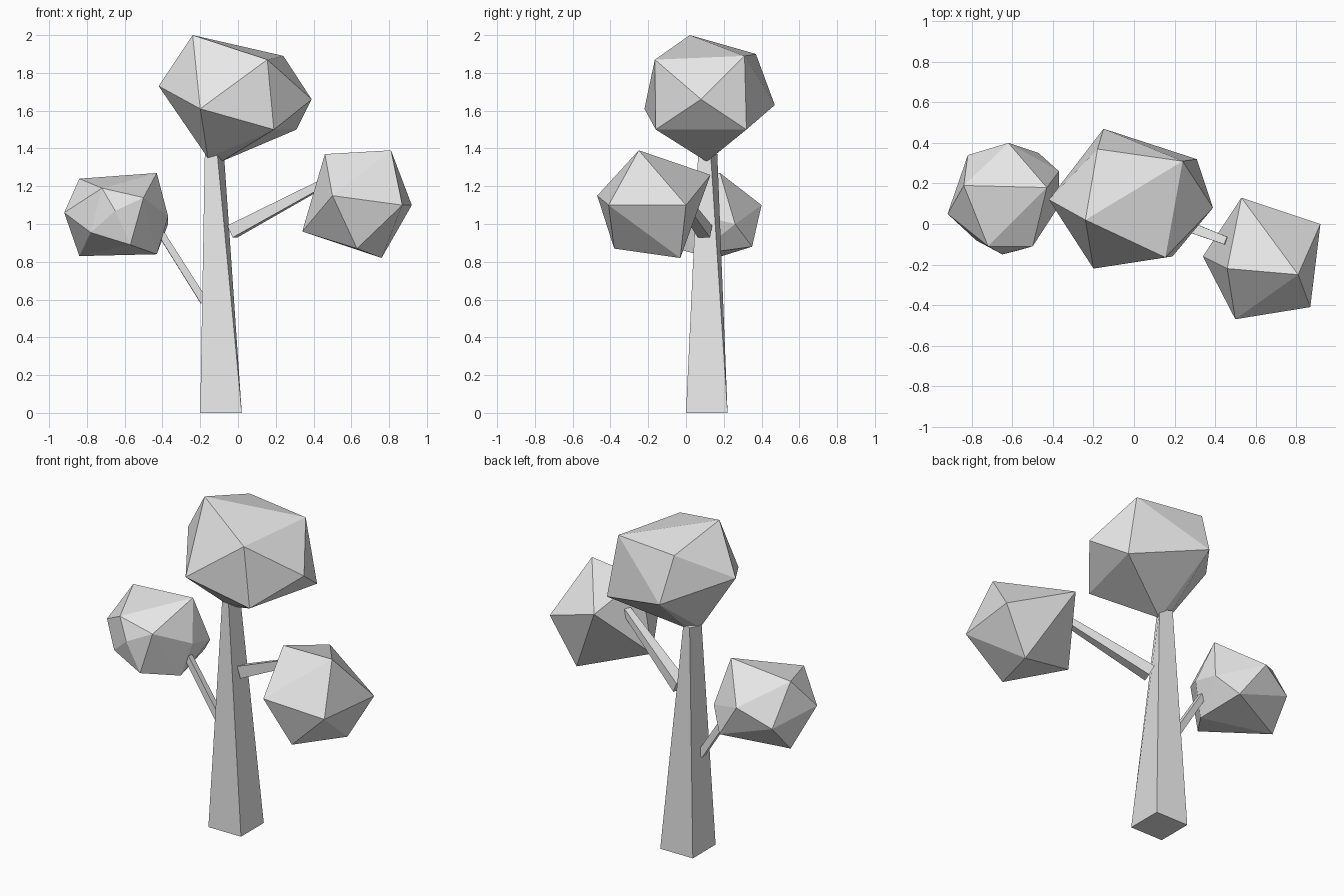
import bpy
import bmesh
from math import radians
from mathutils import Matrix, Vector

start_cube = bpy.data.objects.get("Cube")
if start_cube:
    bpy.data.objects.remove(start_cube, do_unlink=True)

grey = bpy.data.materials.new("plain grey")
grey.use_nodes = True
grey.diffuse_color = (0.8, 0.8, 0.8, 1)
grey.node_tree.nodes["Principled BSDF"].inputs["Base Color"].default_value = (0.8, 0.8, 0.8, 1)


def finish(name, bm):
    """Turn a bmesh into a flat shaded object with the shared material."""
    bmesh.ops.recalc_face_normals(bm, faces=bm.faces[:])
    mesh = bpy.data.meshes.new(name)
    bm.to_mesh(mesh)
    bm.free()
    mesh.materials.append(grey)
    obj = bpy.data.objects.new(name, mesh)
    bpy.context.collection.objects.link(obj)
    return obj


def tapered_beam(name, start, end, width_start, width_end, twist=0):
    """Square post between two points, optionally turned at its far end."""
    start, end = Vector(start), Vector(end)
    axis = end - start
    # The trunk keeps level ends; branches are cut square to their own axis
    turn = Matrix.Identity(3) if twist else axis.to_track_quat("Z", "Y").to_matrix()
    bm = bmesh.new()
    rings = []
    for centre, width, angle in ((start, width_start, 0), (end, width_end, twist)):
        spin = Matrix.Rotation(radians(angle), 3, "Z")
        ring = []
        for sx, sy in ((-1, -1), (1, -1), (1, 1), (-1, 1)):
            corner = Vector((sx, sy, 0)) * width / 2
            ring.append(bm.verts.new(centre + turn @ spin @ corner))
        rings.append(ring)
    low, high = rings
    bm.faces.new(low)
    bm.faces.new(high)
    for i in range(4):
        j = (i + 1) % 4
        bm.faces.new((low[i], low[j], high[j], high[i]))
    return finish(name, bm)


def foliage_clump(name, points):
    """Faceted clump wrapped around a few outer points."""
    bm = bmesh.new()
    for point in points:
        bm.verts.new(point)
    result = bmesh.ops.convex_hull(bm, input=bm.verts[:])
    unused = [v for v in result["geom_interior"] if isinstance(v, bmesh.types.BMVert)]
    bmesh.ops.delete(bm, geom=unused, context="VERTS")
    return finish(name, bm)


# Trunk and the two branches
tapered_beam("trunk", (-.09, .11, 0), (-.125, .115, 1.37), .22, .075, twist=-28)
tapered_beam("left_branch", (-.03, .1, .96), (.46, -.085, 1.22), .07, .04)
tapered_beam("right_branch", (-.18, .11, .59), (-.42, .1, .97), .04, .035)

# Crown on top of the trunk
foliage_clump("top_foliage", [
    (-.24, .02, 2), (.24, .31, 1.89), (.155, -.165, 1.87), (-.18, .37, 1.9),
    (.39, .08, 1.66), (-.2, -.22, 1.61), (-.42, .12, 1.73), (-.15, .47, 1.63),
    (.19, -.16, 1.5), (.31, .32, 1.5), (-.09, .11, 1.33), (-.16, .09, 1.35),
])

# Clump on the left branch
foliage_clump("left_foliage", [
    (.46, -.22, 1.37), (.81, -.25, 1.39), (.53, .13, 1.26),
    (.92, 0, 1.1), (.87, -.41, 1.1), (.5, -.47, 1.15),
    (.34, -.16, .96), (.63, -.38, .87), (.76, -.03, .82),
])

# Clump on the right branch
foliage_clump("right_foliage", [
    (-.84, .19, 1.24), (-.43, .18, 1.27), (-.72, -.11, 1.19), (-.5, -.11, 1.14),
    (-.92, .05, 1.06), (-.65, -.15, 1.07), (-.37, .09, 1.04), (-.37, .26, 1),
    (-.62, .4, 1.1), (-.82, .34, 1), (-.47, .35, .88), (-.78, -.08, .955),
    (-.57, -.13, .89), (-.43, .06, .84), (-.84, .19, .83),
])
